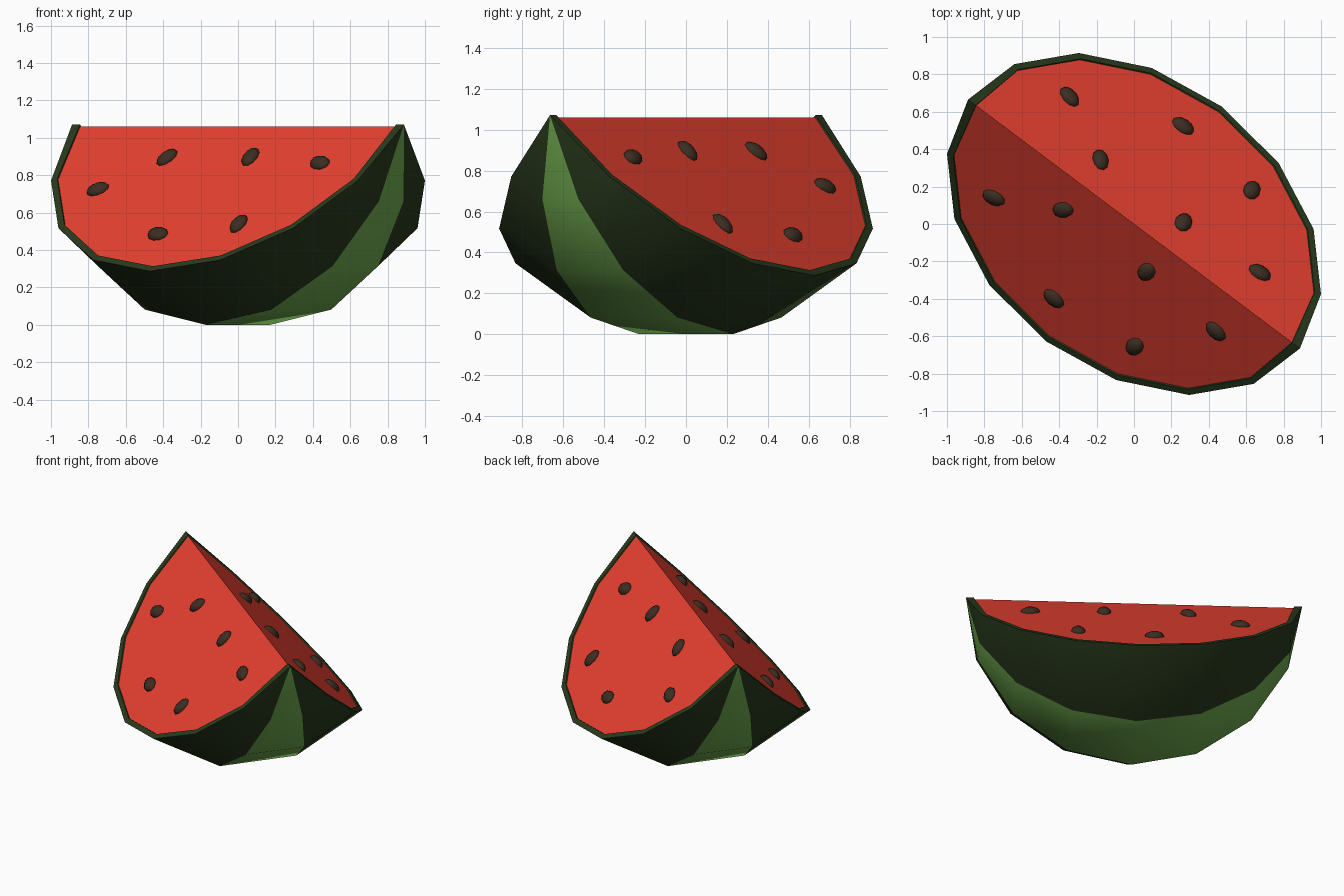
import bpy, bmesh
from math import sin, cos, pi, radians
from mathutils import Matrix, Vector

if "Cube" in bpy.data.objects:
    bpy.data.objects.remove(bpy.data.objects["Cube"], do_unlink=True)

RADIUS, RIND, POLE_RIND, RECESS = 1.109, 0.037, 0.052, 0.012
STRIPS = [radians(a) for a in (-45, -15, 15, 45)]
SEGMENTS = 8
U = Vector((0.8, -0.6, 0))      # along the ridge, pole to pole
V = Vector((0.6, 0.8, 0))       # across the ridge
Z = Vector((0, 0, 1))
POLE_Z = RADIUS * cos(STRIPS[2])


def material(name, color):
    m = bpy.data.materials.new(name)
    m.use_nodes = True
    m.diffuse_color = (*color, 1)
    bsdf = m.node_tree.nodes["Principled BSDF"]
    bsdf.inputs["Base Color"].default_value = (*color, 1)
    bsdf.inputs["Roughness"].default_value = 0.8
    return m


dark_green = material("dark green rind", (0.022, 0.042, 0.012))
light_green = material("light green stripe", (0.165, 0.41, 0.080))
red = material("red flesh", (0.80, 0.052, 0.030))
brown = material("dark brown seed", (0.045, 0.027, 0.016))


def finish(bm, name, mats, angle):
    bmesh.ops.recalc_face_normals(bm, faces=bm.faces)
    mesh = bpy.data.meshes.new(name)
    bm.to_mesh(mesh)
    bm.free()
    obj = bpy.data.objects.new(name, mesh)
    bpy.context.collection.objects.link(obj)
    for m in mats:
        mesh.materials.append(m)
    bpy.ops.object.select_all(action="DESELECT")
    obj.select_set(True)
    bpy.context.view_layer.objects.active = obj
    bpy.ops.object.shade_smooth_by_angle(angle=radians(angle))
    return obj


def wedge_skin(bm, radius, pole_radius, stripe=0, drop=0.0):
    """Curved skin of a spherical wedge; returns its meridians, pole to pole."""
    centre = Z * (POLE_Z - drop)
    poles = [bm.verts.new(centre + U * pole_radius * s) for s in (-1, 1)]
    meridians = []
    for a in STRIPS:
        line = [poles[0]]
        for i in range(1, SEGMENTS):
            t = pi * i / SEGMENTS
            ring = radius * sin(t)
            line.append(bm.verts.new(centre - U * radius * cos(t)
                                     + V * ring * sin(a) - Z * ring * cos(a)))
        meridians.append(line + [poles[1]])
    for k, (a, b) in enumerate(zip(meridians, meridians[1:])):
        for i in range(SEGMENTS):
            corners = list(dict.fromkeys((a[i], a[i + 1], b[i + 1], b[i])))
            bm.faces.new(corners).material_index = stripe if k == 1 else 0
    return meridians


# Rind: striped outer skin and plain inner skin joined by a rim along both cuts
bm = bmesh.new()
outer = wedge_skin(bm, RADIUS, RADIUS, stripe=1)
inner = wedge_skin(bm, RADIUS - RIND, RADIUS - POLE_RIND)
for side in (0, -1):
    o, n = outer[side], inner[side]
    for i in range(SEGMENTS):
        bm.faces.new((o[i], o[i + 1], n[i + 1], n[i]))
finish(bm, "rind", [dark_green, light_green], 31)

# Flesh: solid wedge set slightly below the rim
bm = bmesh.new()
skin = wedge_skin(bm, RADIUS - RIND + 0.002, RADIUS - POLE_RIND + 0.002, drop=RECESS)
for side in (0, -1):
    bm.faces.new(skin[side])
finish(bm, "flesh", [red], 20)

# Seeds: ridge position, distance from ridge, turn; the same on both cuts
SEEDS = [(-0.684, 0.336, 20), (-0.349, 0.166, 58), (0.207, 0.164, 88),
         (0.694, 0.195, -14), (-0.104, 0.575, -7), (0.396, 0.521, 86)]
for side, label in ((-1, "front"), (1, "back")):
    slope = (Z - V * side).normalized()
    for number, (u, v, turn) in enumerate(SEEDS, 1):
        t = radians(turn)
        long = U * cos(t) + slope * sin(t)
        wide = slope * cos(t) - U * sin(t)
        basis = Matrix((long, wide, long.cross(wide))).transposed().to_4x4()
        place = Matrix.Translation(U * u + V * v * side + Z * (POLE_Z - RECESS - v))
        bm = bmesh.new()
        bmesh.ops.create_uvsphere(bm, u_segments=10, v_segments=6, radius=1)
        bm.transform(place @ basis @ Matrix.Diagonal((0.066, 0.047, 0.032, 1)))
        finish(bm, f"{label}_seed_{number}", [brown], 60)
